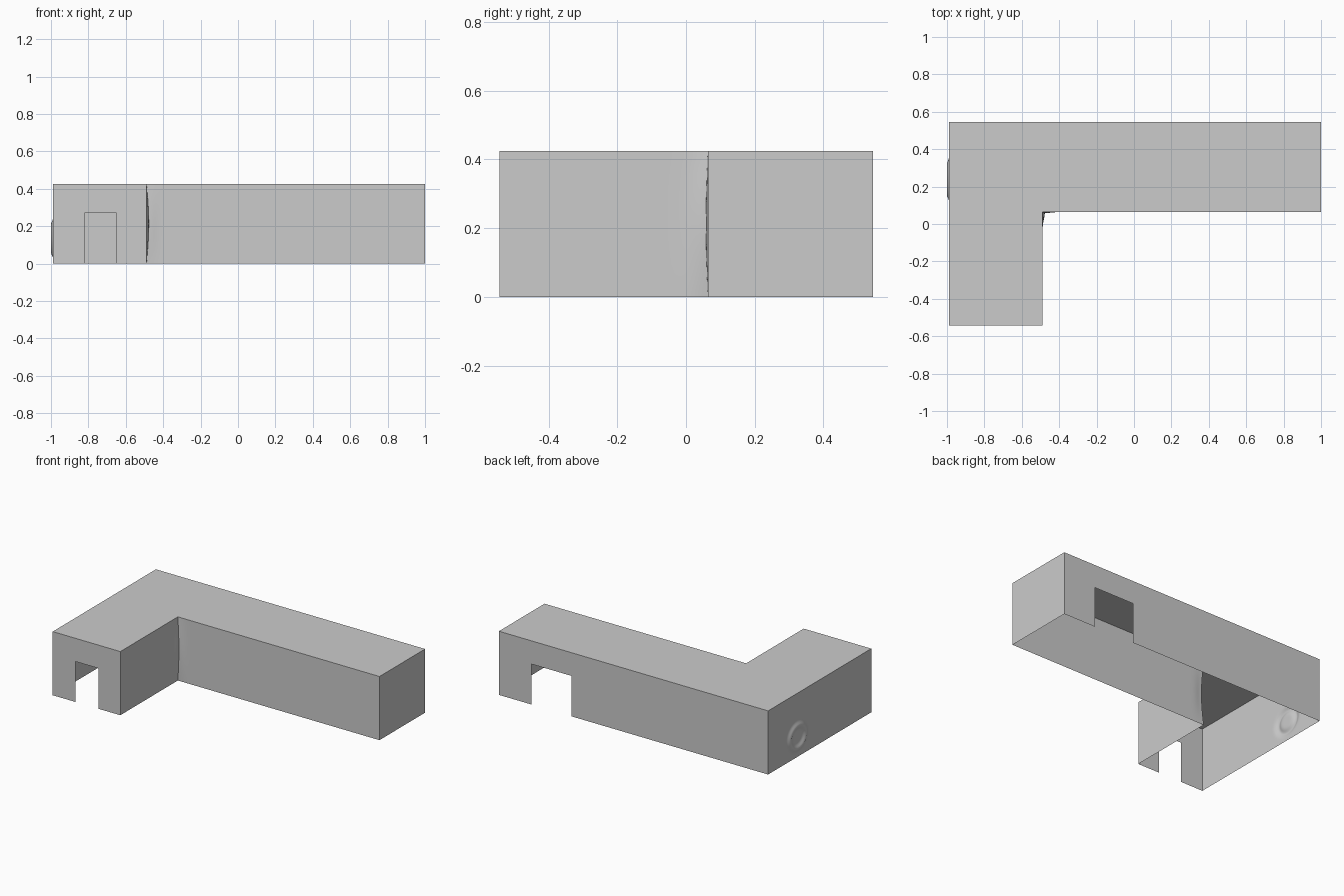
import bpy, bmesh, math
from mathutils import Vector

if "Cube" in bpy.data.objects:
    bpy.data.objects.remove(bpy.data.objects["Cube"])

H = 0.425          # wall height
L, M, R = -0.988, -0.489, 1.0      # left side, inner corner, right end (x)
F, C, B = -0.543, 0.064, 0.545     # wing front, inner corner, back (y)
DOOR = 0.27


def add_object(name, bm):
    bmesh.ops.remove_doubles(bm, verts=bm.verts, dist=1e-4)
    mesh = bpy.data.meshes.new(name)
    bm.to_mesh(mesh)
    bm.free()
    ob = bpy.data.objects.new(name, mesh)
    bpy.context.collection.objects.link(ob)
    bpy.context.view_layer.objects.active = ob
    ob.select_set(True)
    bpy.ops.object.shade_smooth_by_angle(angle=math.radians(35))
    ob.select_set(False)
    return ob


def panel(bm, a, b, z0=0.0, z1=H, nu=1, nv=1, shape=None):
    """Upright sheet from plan point a to b, outside on the right-hand side."""
    rows = []
    for j in range(nv + 1):
        row = []
        for i in range(nu + 1):
            p = Vector((*Vector(a).lerp(Vector(b), i / nu), z0 + (z1 - z0) * j / nv))
            row.append(bm.verts.new(p + shape(p) if shape else p))
        rows.append(row)
    for j in range(nv):
        for i in range(nu):
            bm.faces.new((rows[j][i], rows[j][i + 1], rows[j + 1][i + 1], rows[j + 1][i]))


def door_wall(name, a, b, d0, d1):
    """Wall with a doorway between plan points d0 and d1."""
    bm = bmesh.new()
    for p, q, z0, z1 in ((a, d0, 0, DOOR), (d1, b, 0, DOOR),
                         (a, d0, DOOR, H), (d0, d1, DOOR, H), (d1, b, DOOR, H)):
        panel(bm, p, q, z0, z1)
    return add_object(name, bm)


def corner_bulge(p):
    d = math.hypot(p.x - M, p.y - C)
    k = math.exp(-(d / 0.05) ** 2) * math.sin(math.pi * min(1, p.z / H))
    return Vector((0.012, -0.006, 0)) * k


def ring_dent(p):
    r = math.hypot((p.y - 0.238) / 1.1, p.z - 0.135)
    return Vector((-0.012 * math.exp(-((r - 0.075) / 0.02) ** 2), 0, 0))


# Flat L-shaped roof
bm = bmesh.new()
plan = ((L, F), (M, F), (M, C), (R, C), (R, B), (L, B))
bm.faces.new([bm.verts.new((x, y, H)) for x, y in plan])
add_object("roof", bm)

# Walls with doorways
door_wall("wing_front_wall", (L, F), (M, F), (-0.82, F), (-0.65, F))
door_wall("back_wall", (R, B), (L, B), (0.76, B), (0.464, B))

# Plain end wall
bm = bmesh.new()
panel(bm, (R, C), (R, B))
add_object("end_wall", bm)

# Two walls meeting in the slightly swollen inner corner
bm = bmesh.new()
panel(bm, (M, F), (M, C - 0.2))
panel(bm, (M, C - 0.2), (M, C), nu=20, nv=20, shape=corner_bulge)
panel(bm, (M, C), (M + 0.2, C), nu=20, nv=20, shape=corner_bulge)
panel(bm, (M + 0.2, C), (R, C))
add_object("inner_corner_walls", bm)

# Side wall with the soft raised ring
bm = bmesh.new()
panel(bm, (L, B), (L, F), nu=130, nv=50, shape=ring_dent)
add_object("ringed_side_wall", bm)
